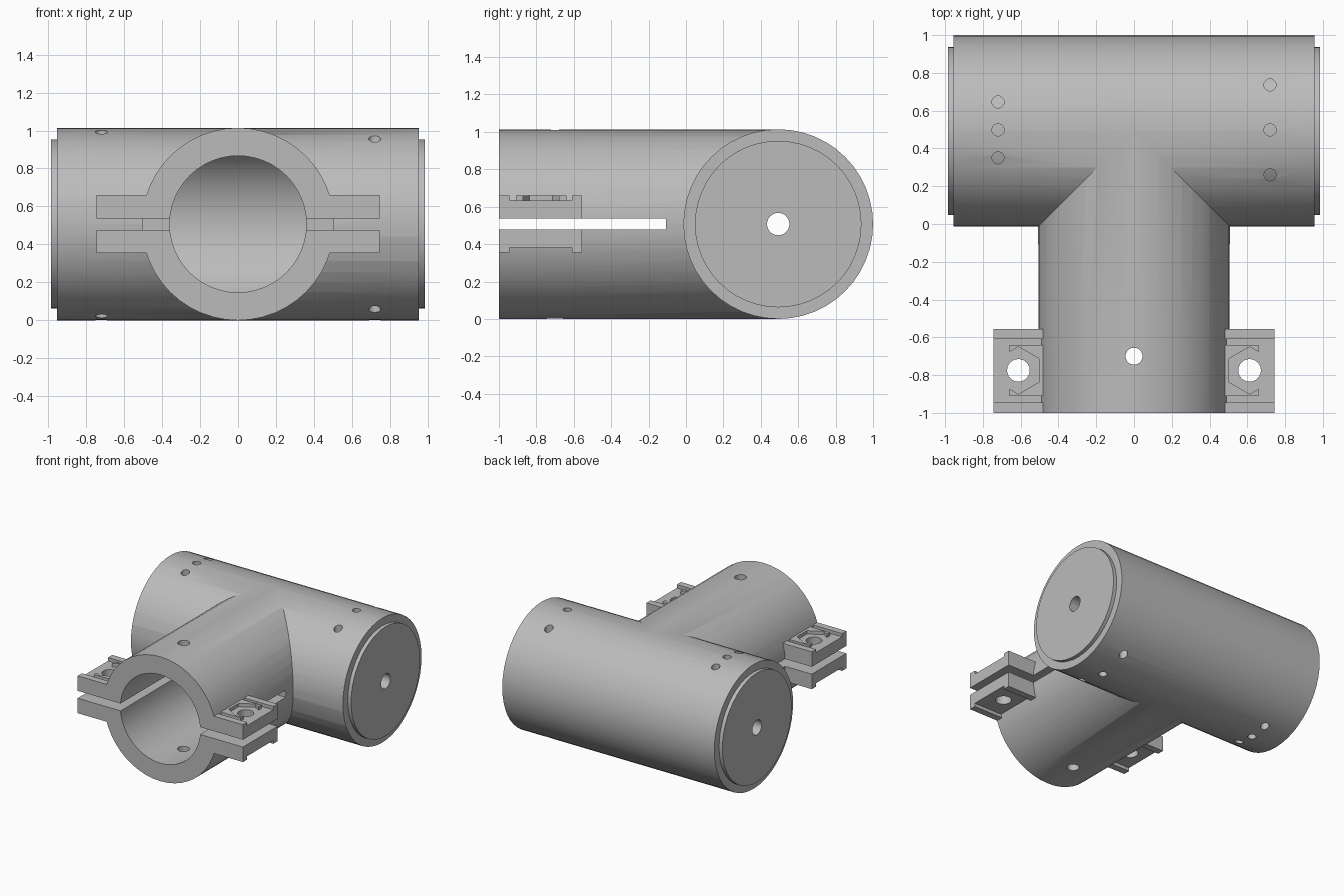
import bpy
import math
from mathutils import Vector

if "Cube" in bpy.data.objects:
    bpy.data.objects.remove(bpy.data.objects["Cube"], do_unlink=True)

R, BORE, PLUG = 0.507, 0.36, 0.445      # outer, branch bore, plug radii
CY, CZ = 0.493, 0.507                   # main axis position
AXES = {"x": (0, math.pi / 2, 0), "y": (math.pi / 2, 0, 0), "z": (0, 0, 0)}

grey = bpy.data.materials.new("plain grey")
grey.use_nodes = True
colour = (0.5, 0.5, 0.5, 1)
grey.diffuse_color = colour
grey.node_tree.nodes["Principled BSDF"].inputs["Base Color"].default_value = colour


def finish(name):
    ob = bpy.context.object
    ob.name = name
    bpy.ops.object.transform_apply(location=True, rotation=True, scale=True)
    ob.data.materials.append(grey)
    return ob


def cylinder(name, axis, start, end, radius, sides=48):
    """Cylinder between two points lying along the named axis."""
    a, b = Vector(start), Vector(end)
    bpy.ops.mesh.primitive_cylinder_add(vertices=sides, radius=radius, depth=(b - a).length,
                                        location=(a + b) / 2, rotation=AXES[axis])
    return finish(name)


def box(name, x, y, z):
    bpy.ops.mesh.primitive_cube_add(size=1, location=[sum(r) / 2 for r in (x, y, z)])
    bpy.context.object.scale = [abs(r[1] - r[0]) for r in (x, y, z)]
    return finish(name)


def combine(target, tool, operation="DIFFERENCE"):
    """Apply a boolean and discard the tool."""
    mod = target.modifiers.new("join", "BOOLEAN")
    mod.operation, mod.solver, mod.object = operation, "EXACT", tool
    bpy.context.view_layer.objects.active = target
    bpy.ops.object.modifier_apply(modifier=mod.name)
    bpy.data.objects.remove(tool, do_unlink=True)


def smooth(ob):
    bpy.ops.object.select_all(action="DESELECT")
    ob.select_set(True)
    bpy.context.view_layer.objects.active = ob
    bpy.ops.object.shade_smooth_by_angle(angle=math.radians(30))


# Tee body: main tube plus branch
body = cylinder("tee_body", "x", (-0.955, CY, CZ), (0.955, CY, CZ), R)
combine(body, cylinder("branch", "y", (0, -1, CZ), (0, CY, CZ), R), "UNION")

# Clamp ears with recessed pads and a hexagonal nut seat on the top pair
for side in (-1, 1):
    bolt_x = side * 0.612
    for up in (-1, 1):
        ear = box("ear", (side * 0.42, side * 0.745), (-1, -0.555), (CZ, CZ + up * 0.152))
        combine(ear, box("recess", (side * 0.3, side * 0.8), (-0.945, -0.61),
                         (CZ + up * 0.125, CZ + up * 0.2)))
        if up > 0:
            seat = box("seat", (side * 0.43, side * 0.66), (-0.91, -0.64),
                       (CZ + 0.11, CZ + 0.152))
            combine(seat, cylinder("hexagon", "z", (bolt_x, -0.775, CZ + 0.125),
                                   (bolt_x, -0.775, CZ + 0.3), 0.125, 6))
            combine(ear, seat, "UNION")
        combine(body, ear, "UNION")
    combine(body, cylinder("bolt_hole", "z", (bolt_x, -0.775, 0), (bolt_x, -0.775, 1), 0.06, 24))

# Hollow both tubes, then split the clamp
combine(body, cylinder("main_bore", "x", (-1.1, CY, CZ), (1.1, CY, CZ), PLUG))
combine(body, cylinder("branch_bore", "y", (0, -1.1, CZ), (0, CY, CZ), BORE))
combine(body, box("slit", (-0.9, 0.9), (-1.1, -0.108), (CZ - 0.03, CZ + 0.03)))
combine(body, cylinder("pin_hole", "z", (0, -0.7, -0.1), (0, -0.7, 1.1), 0.045, 24))

# Screw holes through the wall at each end, above and below
for x, spread in ((-0.72, 0.148), (0.72, 0.238)):
    for offset in (-spread, 0, spread):
        y = CY + 0.005 + offset
        combine(body, cylinder("screw_hole", "z", (x, y, -0.1), (x, y, 1.1), 0.032, 20))
smooth(body)

# End plugs with a central hole
for label, side in (("left", 1), ("right", -1)):
    plug = cylinder(label + "_end_plug", "x", (side * 0.5, CY, CZ), (side * 0.985, CY, CZ), PLUG)
    combine(plug, cylinder("axle_hole", "x", (-1.1, CY, CZ), (1.1, CY, CZ), 0.06, 24))
    smooth(plug)
